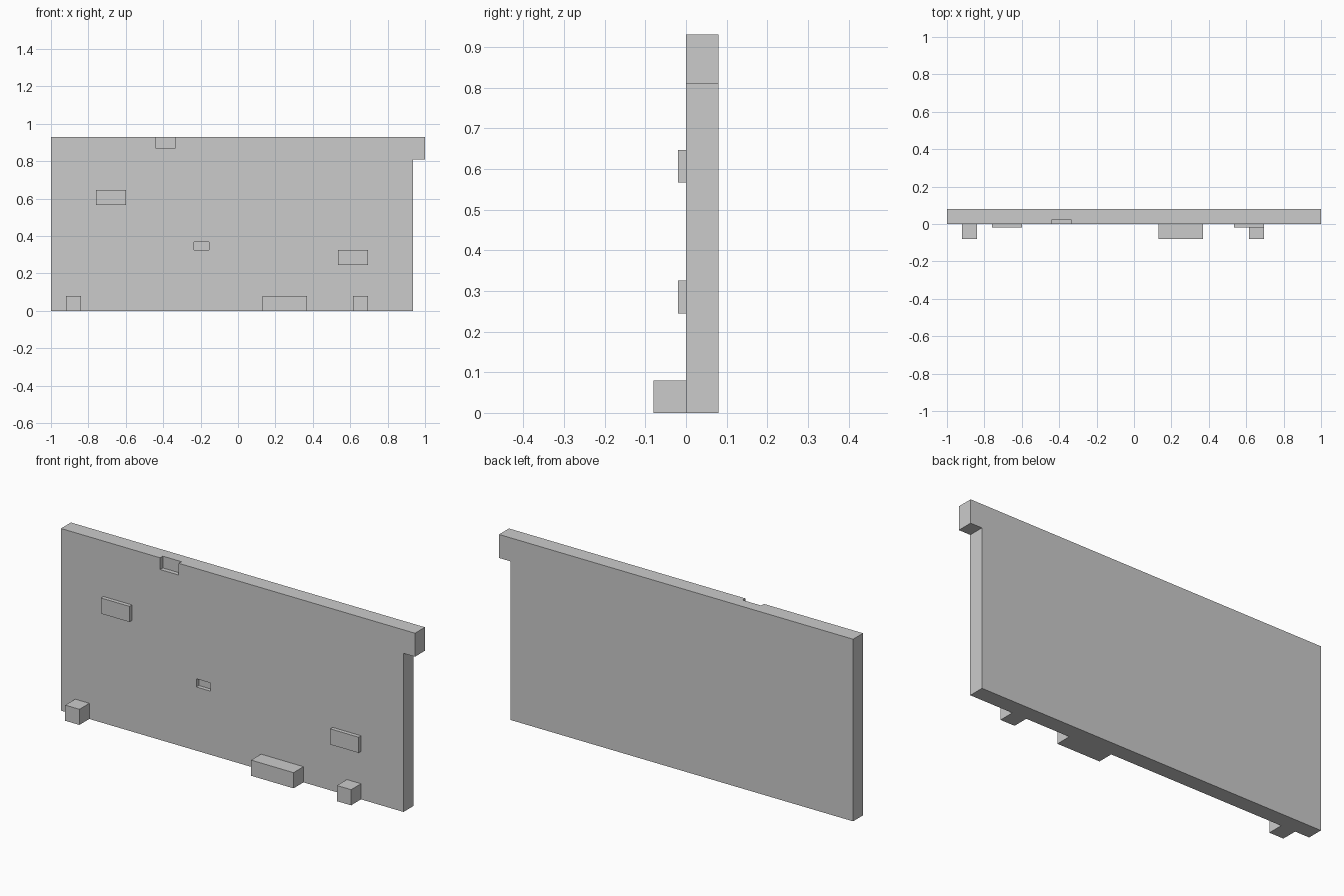
import bpy, bmesh

if "Cube" in bpy.data.objects:
    bpy.data.objects.remove(bpy.data.objects["Cube"])


def make_object(name, bm):
    bmesh.ops.recalc_face_normals(bm, faces=bm.faces)
    mesh = bpy.data.meshes.new(name)
    bm.to_mesh(mesh)
    bm.free()
    obj = bpy.data.objects.new(name, mesh)
    bpy.context.collection.objects.link(obj)
    return obj


def extrude_profile(name, points, y0, y1):
    """Extrude an x-z outline from y0 to y1."""
    bm = bmesh.new()
    face = bm.faces.new([bm.verts.new((x, y0, z)) for x, z in points])
    result = bmesh.ops.extrude_face_region(bm, geom=[face])
    verts = [v for v in result["geom"] if isinstance(v, bmesh.types.BMVert)]
    bmesh.ops.translate(bm, verts=verts, vec=(0, y1 - y0, 0))
    return make_object(name, bm)


def box(name, x0, x1, y0, y1, z0, z1):
    return extrude_profile(name, [(x0, z0), (x1, z0), (x1, z1), (x0, z1)], y0, y1)


# Main panel with overhanging tab at the top right
panel = extrude_profile("panel", [
    (-1, 0), (0.935, 0), (0.935, 0.81), (1, 0.81), (1, 0.93), (-1, 0.93)], 0, 0.08)

# Shallow recesses: top edge notch and small slot
cutters = [
    box("top_notch_cutter", -0.44, -0.335, -0.05, 0.022, 0.87, 1.0),
    box("slot_cutter", -0.235, -0.155, -0.05, 0.02, 0.325, 0.367),
]
for cutter in cutters:
    cutter.hide_render = True
    cutter.hide_viewport = True
    cutter.display_type = 'WIRE'
    mod = panel.modifiers.new(cutter.name, 'BOOLEAN')
    mod.operation = 'DIFFERENCE'
    mod.solver = 'EXACT'
    mod.object = cutter

# Foot blocks along the bottom edge
for name, x0, x1 in [("left_foot", -0.92, -0.84),
                     ("middle_foot", 0.13, 0.37),
                     ("right_foot", 0.615, 0.695)]:
    box(name, x0, x1, -0.08, 0, 0, 0.08)

# Thin raised plates on the front
for name, x0, z0 in [("upper_plate", -0.76, 0.567), ("lower_plate", 0.535, 0.245)]:
    box(name, x0, x0 + 0.16, -0.02, 0, z0, z0 + 0.08)
